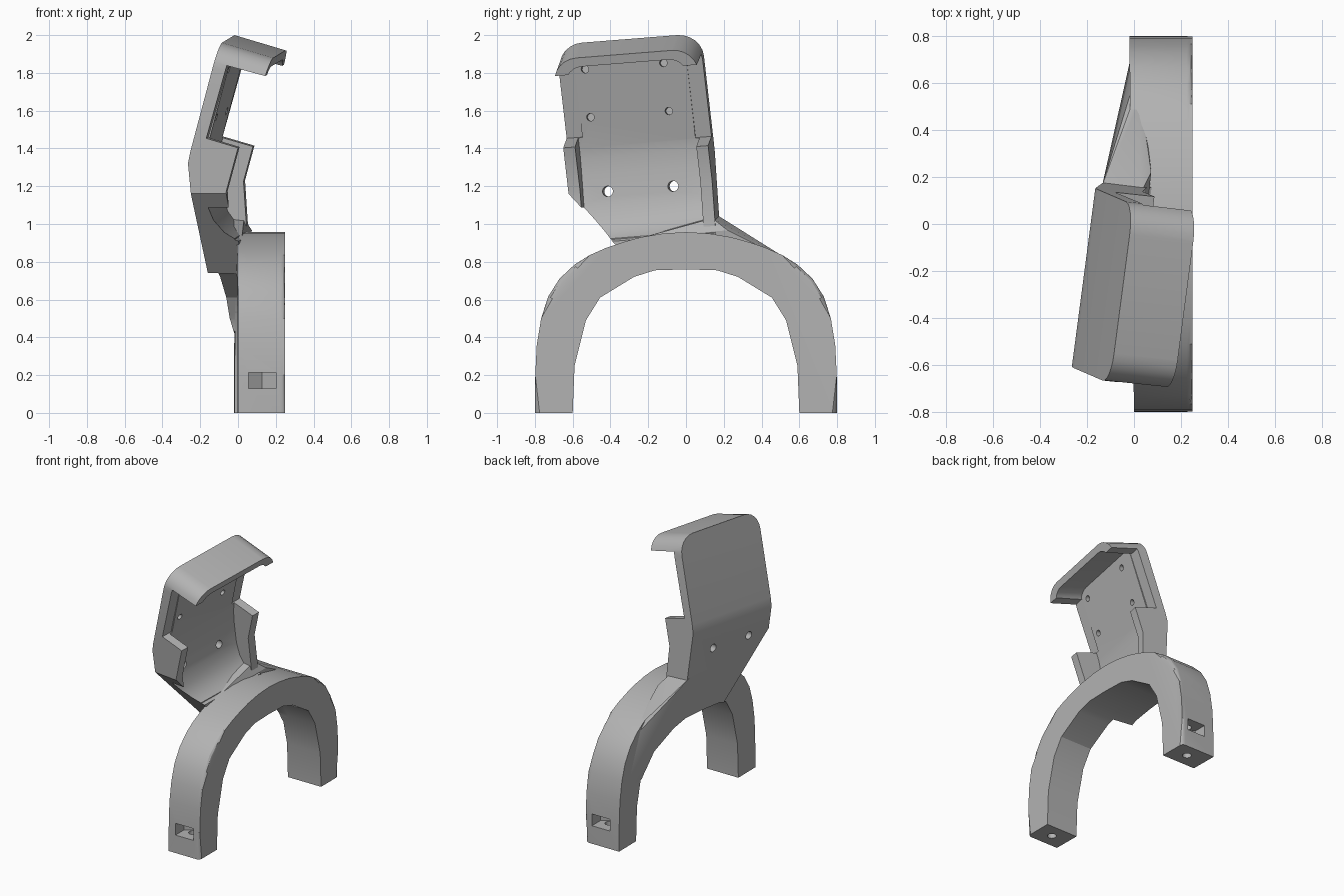
import bpy, bmesh, math
from mathutils import Vector, Matrix

if "Cube" in bpy.data.objects:
    bpy.data.objects.remove(bpy.data.objects["Cube"], do_unlink=True)

grey = bpy.data.materials.new("light_grey")
grey.use_nodes = True
grey.diffuse_color = (0.45, 0.45, 0.45, 1)
grey.node_tree.nodes["Principled BSDF"].inputs["Base Color"].default_value = (0.45, 0.45, 0.45, 1)

# The cradle is turned and leaned slightly relative to the arch
TILT = (Matrix.Translation((0, -0.26, 1.4)) @ Matrix.Rotation(math.radians(-7.5), 4, 'Z')
        @ Matrix.Rotation(math.radians(4.5), 4, 'X'))


def local(u, v, w):
    return TILT @ Vector((u, v, w))


def along_x(y, z, x):
    return Vector((x, y, z))


def along_z(x, y, z):
    return Vector((x, y, z))


def across(u, w, v):
    return local(u, v, w)


def through(v, w, u):
    return local(u, v, w)


def hooked(v, w, t):
    # Runs perpendicular to the leaning upper plate
    return local(-0.047 + 0.958 * t, v, w - 0.285 * t)


def finish(name, bm):
    bmesh.ops.recalc_face_normals(bm, faces=bm.faces)
    me = bpy.data.meshes.new(name)
    bm.to_mesh(me)
    bm.free()
    me.materials.append(grey)
    ob = bpy.data.objects.new(name, me)
    bpy.context.collection.objects.link(ob)
    return ob


def prism(name, place, pts, a, b, rounded=0):
    """Extrude a profile; the first `rounded` points get a soft far edge."""
    bm = bmesh.new()
    n = len(pts)
    near = [bm.verts.new(place(p, q, a)) for p, q in pts]
    far = [bm.verts.new(place(p, q, b)) for p, q in pts]
    bm.faces.new(near)
    bm.faces.new(far[::-1])
    for i in range(n):
        j = (i + 1) % n
        bm.faces.new((near[i], far[i], far[j], near[j]))
    if rounded:
        edges = [bm.edges.get((far[i], far[i + 1])) for i in range(rounded - 1)]
        bmesh.ops.bevel(bm, geom=edges, offset=0.025, segments=3, profile=0.5, affect='EDGES')
    return finish(name, bm)


def combine(ob, tool, op='DIFFERENCE'):
    mod = ob.modifiers.new("cut", 'BOOLEAN')
    mod.operation, mod.solver, mod.object = op, 'EXACT', tool
    bpy.context.view_layer.objects.active = ob
    bpy.ops.object.modifier_apply(modifier=mod.name)
    bpy.data.objects.remove(tool, do_unlink=True)


def disc(cx, cy, r, n=20):
    return [(cx + r * math.cos(i * math.tau / n), cy + r * math.sin(i * math.tau / n)) for i in range(n)]


def mirrored(half):
    return half + [(-y, z) for y, z in reversed(half[:-1])]


def tray_outline(half, top, r):
    """Rectangle with two rounded upper corners."""
    pts = [(-half, -1.0), (half, -1.0)]
    for cx, start in ((half - r, 0), (r - half, 90)):
        for i in range(7):
            a = math.radians(start + 15 * i)
            pts.append((cx + r * math.cos(a), top - r + r * math.sin(a)))
    return pts


# Arch
outer = mirrored([(.8, 0), (.798, .2), (.79, .36), (.767, .5), (.73, .615), (.67, .71), (.59, .785),
                  (.51, .835), (.42, .875), (.33, .905), (.24, .93), (.12, .95), (0, .957)])
inner = mirrored([(.6, 0), (.59, .25), (.53, .49), (.455, .61), (.275, .72), (.165, .755), (0, .76)])
arch = prism("arch", along_x, outer + inner[::-1], 0, 0.25, len(outer))
for vert in arch.data.vertices:
    if vert.co.x < 0.001:
        vert.co.x = -0.0125 * (vert.co.y + 0.8)

# Nut pockets and bolt holes in both feet
for s in (-1, 1):
    pocket = [(.055, s * .85), (.2, s * .85), (.2, s * .7), (.127, s * .65), (.055, s * .7)]
    combine(arch, prism("pocket", along_z, pocket, 0.13, 0.215))
    combine(arch, prism("bolt", along_z, disc(.127, s * .7, .03), -0.1, 0.3))

# Cradle: solid side profile trimmed to the plate outline
side = [(-.217, -.05), (-.205, .01), (-.03, .64), (.27, .64), (.226, .5), (.195, .4), (.05, .03),
        (-.015, -.2), (0, -.47), (.02, -.48), (.02, -.78), (-.155, -.78)]
cradle = prism("cradle", across, side, -0.6, 0.6)
combine(cradle, prism("outline", hooked, tray_outline(.385, .582, .13), -0.4, 0.6), 'INTERSECT')

# Hollow the tray, leaving the back plate, scoop, rim and hook
hollow = [(.6, .9), (.117, .9), (-.125, .026), (-.134, -.03), (-.135, -.12), (-.125, -.27),
          (-.1, -.36), (-.05, -.43), (0, -.465), (.6, -.465)]
cavity = prism("cavity", across, hollow, -0.6, 0.6)
combine(cavity, prism("inset", hooked, tray_outline(.322, .53, .09), -0.4, 1.0), 'INTERSECT')
combine(cradle, cavity)

# Open the side walls between the clips and the hook
for lo, hi, drop in ((-.6, -.3, 0), (.3, .6, .05)):
    gap = [(-.118 - drop * .277, .084 - drop), (.4, -.071 - drop), (.4, .36), (-.005, .47)]
    combine(cradle, prism("gap", across, gap, lo, hi))

# Slanted lower front corner
combine(cradle, prism("corner", through, [(-.5, -.068), (.1, -.81), (.1, -1.2), (-.5, -1.2)], -0.5, 0.4))

# Blind screw holes above, open bolt holes below
for v in (-.245, .175):
    for w in (.185, .44):
        u = -.109 + .277 * (w - .084)
        combine(cradle, prism("screw", through, disc(v, w, .02), u - 0.04, u + 0.05))
for v in (-.19, .16):
    combine(cradle, prism("bolt", through, disc(v, -.213, .028), -0.35, 0.0))

# Web flowing from the cradle down the rear of the arch
points = [along_x(y, z - 0.004, 0.02) for y, z in outer if -0.25 <= y <= 0.7]
points += [Vector((.02, .7, .5)), Vector((-.018, .69, .45)), Vector((-.018, .58, .42)), Vector((.02, .58, .42))]
points += [local(*p) for p in ((-.19, .37, -.38), (-.02, .37, -.4), (-.175, .42, -.46), (.01, .45, -.47),
                               (-.163, .4, -.68), (-.163, .0, -.68), (-.17, .1, -.5))]
bm = bmesh.new()
for p in points:
    bm.verts.new(p)
hull = bmesh.ops.convex_hull(bm, input=bm.verts)
loose = set(hull["geom_interior"]) | set(hull["geom_unused"])
bmesh.ops.delete(bm, geom=[g for g in loose if isinstance(g, bmesh.types.BMVert)], context='VERTS')
web = finish("rear_web", bm)

# Clear the opening under the arch
for ob in (cradle, web):
    combine(ob, prism("tunnel", along_x, [(.6, -.5)] + inner + [(-.6, -.5)], -0.6, 0.6))

# Smooth the curved surfaces
bpy.ops.object.select_all(action='DESELECT')
for ob in (arch, cradle, web):
    ob.select_set(True)
bpy.context.view_layer.objects.active = arch
bpy.ops.object.shade_smooth_by_angle(angle=math.radians(24))
